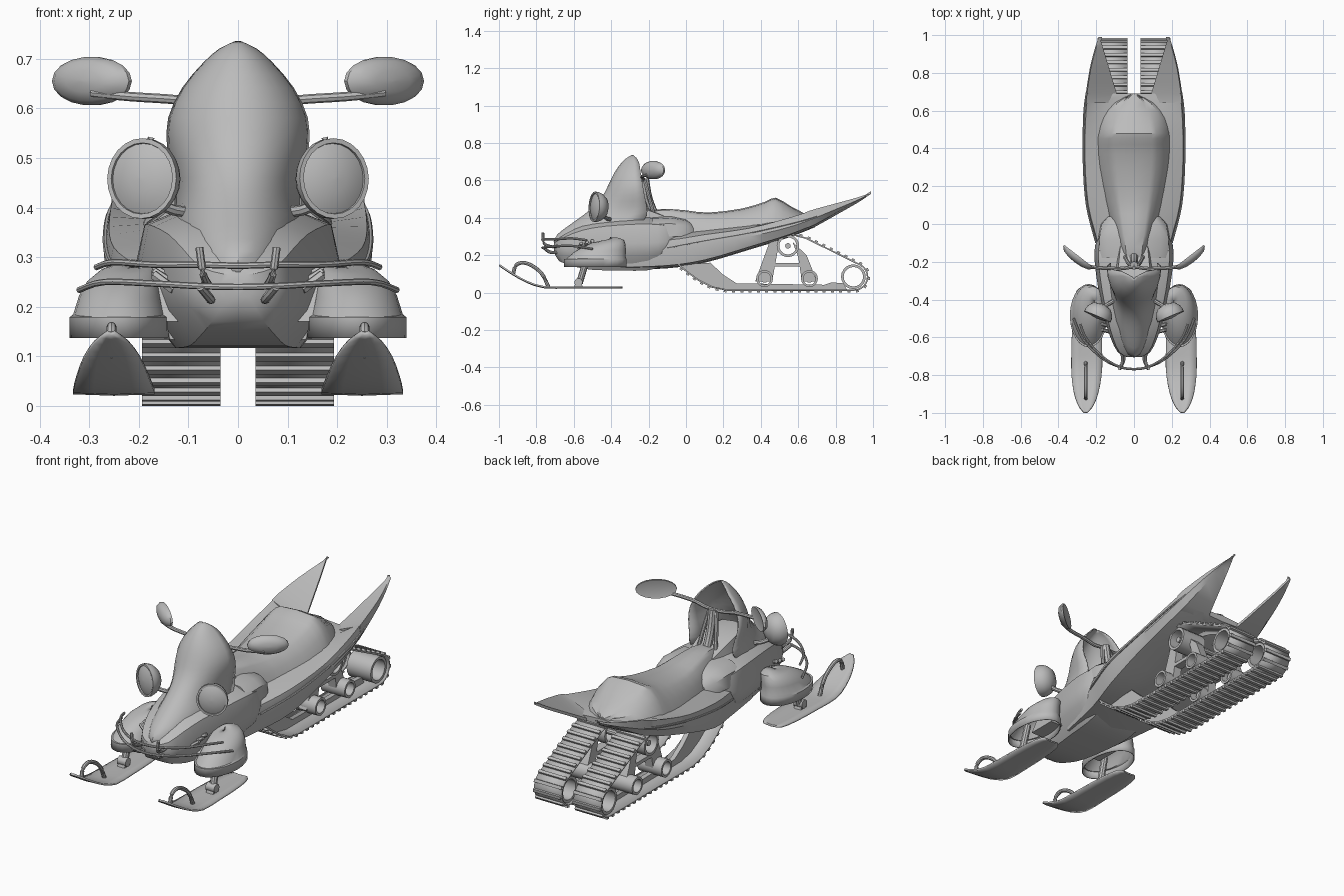
import bpy, bmesh, math
from mathutils import Vector, Matrix

grey = bpy.data.materials.new("plain grey")
grey.diffuse_color = (0.5, 0.5, 0.5, 1)


def finish(name, bm, mirror=True, thick=0, angle=35):
    bmesh.ops.remove_doubles(bm, verts=bm.verts, dist=1e-5)
    bmesh.ops.recalc_face_normals(bm, faces=bm.faces)
    me = bpy.data.meshes.new(name)
    bm.to_mesh(me)
    bm.free()
    me.materials.append(grey)
    me.shade_smooth()
    me.set_sharp_from_angle(angle=math.radians(angle))
    o = bpy.data.objects.new(name, me)
    bpy.context.collection.objects.link(o)
    if thick:
        s = o.modifiers.new("thickness", 'SOLIDIFY')
        s.thickness, s.offset = thick, 0
    if mirror:
        o.modifiers.new("mirror", 'MIRROR').use_mirror_merge = False
    return o


def loft(name, rings, closed=True, caps=True, **kw):
    bm = bmesh.new()
    vs = [[bm.verts.new(p) for p in r] for r in rings]
    n = len(vs[0])
    for a, b in zip(vs, vs[1:]):
        for i in range(n if closed else n - 1):
            j = (i + 1) % n
            bm.faces.new((a[i], a[j], b[j], b[i]))
    if closed and caps:
        bm.faces.new(vs[0])
        bm.faces.new(vs[-1])
    return finish(name, bm, **kw)


def smooth_rows(rows, steps=3):
    # Catmull-Rom interpolation between parameter rows
    out = []
    for i in range(len(rows) - 1):
        p = [rows[max(0, min(len(rows) - 1, i + k))] for k in (-1, 0, 1, 2)]
        for s in range(steps):
            t = s / steps
            out.append([0.5 * (2 * b + (c - a) * t + (2 * a - 5 * b + 4 * c - d) * t * t
                               + (3 * b - a - 3 * c + d) * t ** 3) for a, b, c, d in zip(*p)])
    return out + [list(rows[-1])]


def both(half, y):
    # symmetric ring from half-section points running centre top to centre bottom
    return [(x, y, z) for x, z in half] + [(-x, y, z) for x, z in half[-2:0:-1]]


def tube(name, pts, r, sides=8, steps=4, **kw):
    pts = [Vector(p) for p in (smooth_rows(pts, steps) if len(pts) > 2 else pts)]
    rings = []
    for i, p in enumerate(pts):
        d = (pts[min(i + 1, len(pts) - 1)] - pts[max(i - 1, 0)]).normalized()
        u = d.cross(Vector((0, 0, 1)) if abs(d.z) < .9 else Vector((1, 0, 0))).normalized()
        v = d.cross(u)
        rings.append([p + r * (u * math.cos(a) + v * math.sin(a))
                      for a in (2 * math.pi * k / sides for k in range(sides))])
    return loft(name, rings, **kw)


def lathe(name, centre, axis, profile, sx=1, sz=1, sides=20, caps=True, **kw):
    # rings of (radius, offset along axis); sx and sz stretch the round section
    d = Vector(axis).normalized()
    u = Vector((0, 0, 1)).cross(d).normalized()
    v = d.cross(u)
    c = Vector(centre)
    return loft(name, [[c + d * h + u * r * sx * math.cos(a) + v * r * sz * math.sin(a)
                        for a in (2 * math.pi * k / sides for k in range(sides))]
                       for r, h in profile], caps=caps, **kw)


def plate(name, pts, x0, x1, **kw):
    return loft(name, [[(x, y, z) for y, z in pts] for x in (x0, x1)], **kw)


# hull: y, half width, bottom, side edge, deck edge, deck centre
hull = [(-.35, .15, .12, .22, .27, .30), (-.1, .20, .13, .23, .28, .32), (.1, .252, .16, .26, .31, .34),
        (.34, .27, .23, .30, .345, .37), (.55, .267, .295, .35, .40, .39), (.69, .255, .35, .40, .445, .385)]
loft("hull", [both([(0, dc), (w * .6, dc - .01), (w * .96, de), (w, s), (w * .92, b + .015), (w * .5, b + .005),
                    (0, b)], y) for y, w, b, s, de, dc in smooth_rows(hull)], mirror=False)
# tail fins: y, inner x, outer x, bottom, top
fin = [(.64, .06, .259, .333, .43), (.69, .09, .255, .352, .447), (.82, .13, .235, .425, .482),
       (.92, .16, .21, .482, .510), (.99, .181, .188, .528, .533)]
loft("tail_fin", [[(i, y, b), (o - .02, y, b + .012), (o, y, (b + t) / 2), (o - .006, y, t), (i, y, b + .015)]
                  for y, i, o, b, t in smooth_rows(fin, 2)])
# raised stripe along each hull side
tube("side_rail", [(.2, -.1, .24), (.25, .1, .278), (.267, .34, .32), (.264, .58, .375), (.25, .7, .41)], .005, 6)

# front hood: y, half width, bottom, top
hood = [(-.705, .035, .22, .275), (-.68, .085, .17, .30), (-.6, .125, .14, .35), (-.5, .155, .122, .385),
        (-.35, .188, .118, .405), (-.2, .208, .12, .41), (-.11, .205, .15, .395), (-.05, .17, .20, .36)]
loft("hood", [both([(0, t), (.5 * w, t - .01), (.9 * w, t - .15 * (t - b)), (w, b + .5 * (t - b)),
                    (.92 * w, b + .27 * (t - b)), (.62 * w, b), (0, b)], y)
              for y, w, b, t in smooth_rows(hood, 2)], mirror=False)
# windshield running down into the nose: z, half width, front y, back y
shield = [(.27, .11, -.705, -.3), (.31, .125, -.685, -.28), (.36, .13, -.62, -.25), (.41, .125, -.55, -.21),
          (.46, .127, -.49, -.21), (.52, .14, -.44, -.222), (.58, .138, -.41, -.232), (.64, .11, -.38, -.242),
          (.69, .068, -.345, -.25), (.718, .036, -.315, -.265), (.733, .004, -.288, -.283)]
loft("windshield", [[(w * math.sin(a), b - (b - f) * math.cos(a), z)
                     for a in (math.pi * (k / 12 - .5) for k in range(13))]
                    for z, w, f, b in smooth_rows(shield, 2)], closed=False, mirror=False, thick=.006)
# dashboard behind the windshield
loft("dashboard", [both([(0, t), (w * .8, t - .01), (w, .36), (0, .36)], y)
                   for y, w, t in [(-.4, .09, .48), (-.28, .11, .48), (-.2, .10, .45), (-.12, .09, .42)]],
     mirror=False)

# seat: y, half width, base, top
seat = [(-.2, .075, .30, .435), (-.12, .095, .30, .448), (0, .125, .30, .44), (.12, .155, .31, .428),
        (.3, .19, .33, .45), (.42, .197, .35, .485), (.48, .19, .365, .508), (.56, .165, .375, .462),
        (.64, .105, .38, .42), (.685, .02, .38, .395)]
loft("seat", [both([(0, t), (.48 * w, t - .006), (.62 * w, t - .02), (.85 * w, b + .5 * (t - b)), (w, b), (0, b)], y)
              for y, w, b, t in smooth_rows(seat, 2)], mirror=False)
# shoulders beside the front of the seat
loft("knee_pad", [[(.05, y, .30), (x, y, .30), (x * .97, y, t - .03), (x * .75, y, t), (.05, y, t + .01)]
                  for y, x, t in [(-.18, .185, .395), (-.08, .19, .40), (.0, .175, .385), (.04, .14, .36)]])

# ski cowls: bells open below; z, centre x, centre y, half width, half length
cowl = [(.137, .24, -.485, .097, .165), (.178, .24, -.485, .097, .165), (.184, .24, -.483, .09, .158),
        (.222, .238, -.462, .08, .138), (.25, .232, -.438, .07, .112), (.272, .22, -.418, .055, .085),
        (.283, .21, -.408, .03, .045), (.286, .21, -.408, .002, .003)]
loft("ski_cowl", [[(cx + w * math.cos(a), cy + l * math.sin(a), z + .008 * math.sin(a) * (z > .18))
                   for a in (2 * math.pi * k / 24 for k in range(24))]
                  for z, cx, cy, w, l in cowl], caps=False, thick=.005)
loft("cowl_arm", [[(x, -.53, .17), (x, -.38, .17), (x, -.35, .26), (x, -.46, .265)] for x in (.1, .22)])

# skis: y, half width, z
ski = [(-.34, .03, .026), (-.355, .055, .026), (-.45, .073, .026), (-.62, .08, .026), (-.76, .082, .028),
       (-.85, .073, .056), (-.92, .057, .094), (-.97, .034, .126), (-.998, .008, .146)]
loft("ski", [[(.25 + w * k + .006 * max(0, -y - .75) / .25, y, z + .003 * abs(k)) for k in (-1, -.5, 0, .5, 1)]
             for y, w, z in smooth_rows(ski, 2)], closed=False, thick=.009)
tube("ski_handle", [(.255, -.925, .095), (.255, -.91, .145), (.255, -.87, .160), (.255, -.82, .142),
                    (.255, -.77, .10), (.255, -.735, .03)], .010)
tube("ski_leg", [(.255, -.57, .05), (.25, -.525, .2)], .018, 10)
lathe("ski_pivot", (.23, -.575, .055), (1, 0, 0), [(.022, 0), (.022, .05)], sides=12)
plate("ski_bracket", [(-.60, .025), (-.55, .025), (-.56, .055), (-.59, .055)], .235, .275)

# bumper bars and brackets
for nm, z, pts in (("upper_bumper", .285, [(.285, -.53, -.005), (.25, -.61, .005), (.17, -.70, 0)]),
                   ("lower_bumper", .242, [(.32, -.50, -.008), (.27, -.61, .008), (.17, -.71, .005)])):
    half = [(x, y, z + d) for x, y, d in pts] + [(.08, -.755, z)]
    tube(nm, half + [(0, -.768, z - .002)] + [(-x, y, h) for x, y, h in half[::-1]], .0065, 8, mirror=False)
tube("bumper_horn", [(.075, -.66, .26), (.06, -.71, .245), (.07, -.76, .265), (.078, -.765, .32)], .008)
tube("bumper_strut", [(.06, -.64, .22), (.055, -.72, .215), (.075, -.76, .24)], .009)
for k in range(3):
    tube("cowl_vent", [(.13, -.57 + .03 * k, .235 + .01 * k), (.17, -.56 + .03 * k, .265 + .006 * k)], .01, 6)

# headlights: housing, rim and domed lens
lathe("headlight", (.187, -.475, .458), (.39, -.92, .05),
      [(.012, -.055), (.05, -.045), (.07, -.022), (.078, .0), (.078, .018), (.069, .018), (.068, .012),
       (.05, .02), (.025, .025), (.004, .027)], sx=.97, sz=1.04, sides=24)
tube("headlight_stalk", [(.18, -.45, .42), (.13, -.42, .395), (.06, -.38, .39)], .011)

# handlebar and mirrors
tube("steering_post", [(0, -.16, .40), (0, -.2, .50), (0, -.22, .61)], .022, 10, mirror=False)
tube("post_brace", [(.05, -.17, .41), (.035, -.2, .52), (.02, -.22, .6)], .01)
tube("handlebar", [(0, -.225, .605), (.06, -.235, .605), (.12, -.235, .617), (.22, -.228, .624), (.295, -.205, .632)],
     .0095, 8)
lathe("mirror_shell", (.30, -.182, .655), (.61, -.79, 0),
      [(.088, -.012), (.1, -.014), (.1, -.004), (.082, .012), (.045, .022), (.005, .025)], sx=.98, sz=.49, sides=18)
lathe("mirror_glass", (.30, -.182, .655), (.61, -.79, 0), [(.09, -.011), (.09, -.005)], sx=.98, sz=.49, sides=18)

# track belt loop (y, z)
X0, X1 = .035, .193
arc = [(.9 + .071 * math.cos(math.radians(a)), .085 + .071 * math.sin(math.radians(a))) for a in range(-90, 61, 15)]
path = [(-.05, .165), (-.03, .14), (.015, .105), (.07, .065), (.14, .03), (.22, .014)] + arc + \
       [(.64, .292), (.55, .315), (.4, .285), (.2, .23), (0, .19)]
loop = path + path[:1]
loft("track_belt", [[(X0, y, z), (X1, y, z)] for y, z in loop], closed=False, thick=.008)

# track cleats spaced evenly along the belt
bm = bmesh.new()
left = 0.0
for (y0, z0), (y1, z1) in zip(loop, loop[1:]):
    d = Vector((0, y1 - y0, z1 - z0))
    n = Vector((0, d.z, -d.y)).normalized()
    s, length = left, d.length
    while s < length:
        c = Vector(((X0 + X1) / 2, y0, z0)) + d * s / length + n * .007
        rot = Matrix.Rotation(math.atan2(d.z, d.y), 4, 'X')
        bmesh.ops.create_cube(bm, size=1, matrix=Matrix.Translation(c) @ rot @
                              Matrix.Diagonal((X1 - X0, .016, .014, 1)))
        s += .044
    left = s - length
finish("track_cleats", bm)

# suspension rail, wheels and braces
plate("slide_rail", [(-.04, .15), (.02, .105), (.08, .062), (.15, .03), (.22, .018), (.86, .018), (.84, .05),
                     (.78, .055), (.74, .042), (.27, .05), (.2, .095), (.13, .16)], .10, .125)
for nm, y, z, r, t in (("front_wheel", .42, .075, .045, .012), ("middle_wheel", .66, .075, .045, .012),
                       ("rear_wheel", .895, .085, .066, .014), ("drive_wheel", .545, .25, .06, .014)):
    lathe(nm, (.045, y, z), (1, 0, 0), [(r - t, 0), (r, 0), (r, .138), (r - t, .138), (r - t, 0)],
          sides=20, caps=False)
    if r < .05:
        lathe(nm + "_hub", (.07, y, z), (1, 0, 0), [(.022, 0), (.022, .065)], sides=12)
plate("front_brace", [(.37, .06), (.46, .06), (.475, .14), (.50, .28), (.45, .28)], .09, .135)
plate("rear_brace", [(.62, .06), (.70, .06), (.645, .2), (.57, .27), (.60, .19)], .09, .135)
plate("cross_brace", [(.43, .14), (.65, .14), (.64, .158), (.44, .158)], .09, .135)
tube("cross_axle", [(-.17, .545, .25), (.17, .545, .25)], .015, 10, mirror=False)
